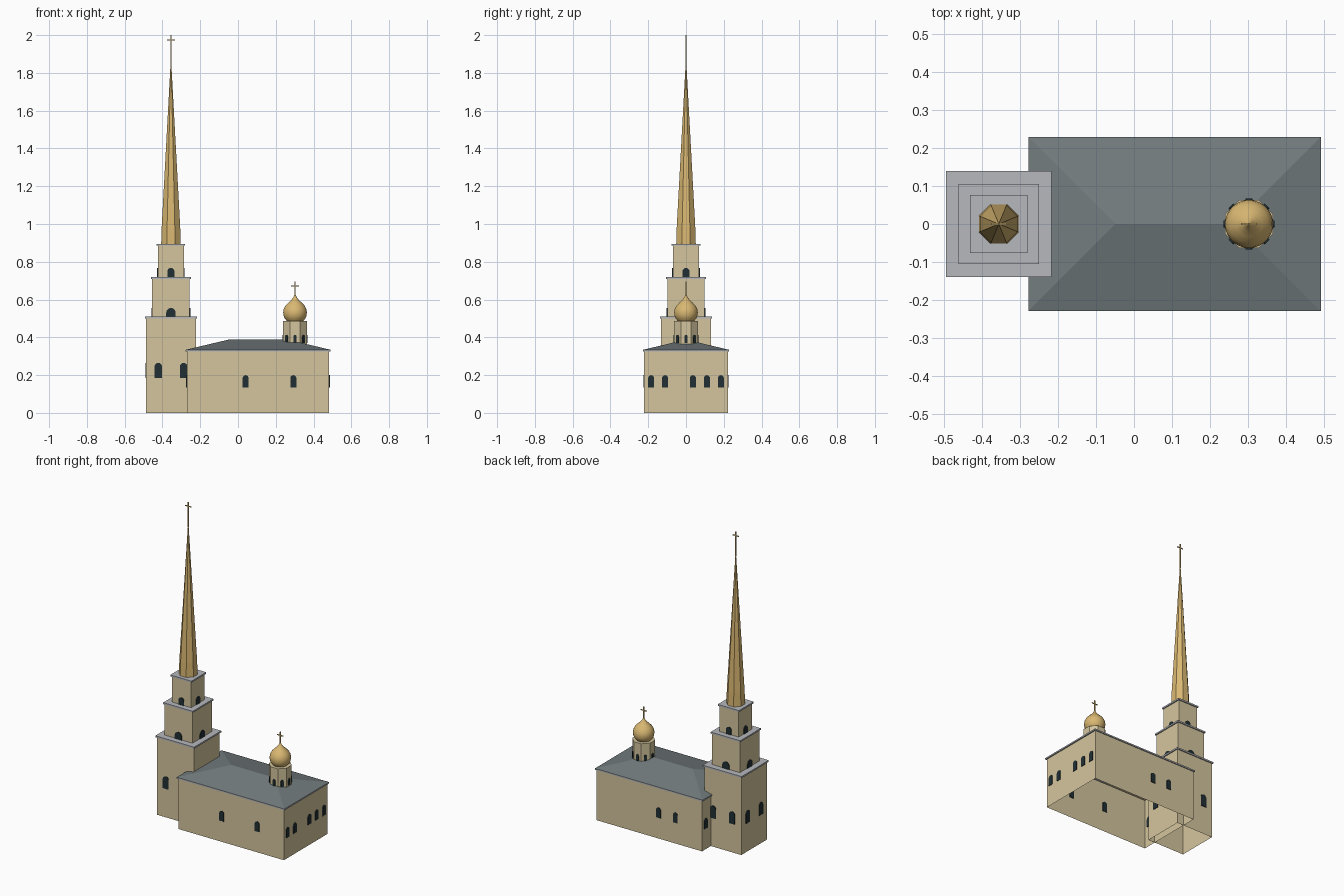
import bpy, bmesh, math
from mathutils import Matrix, Vector

cube = bpy.data.objects.get("Cube")
if cube:
    bpy.data.objects.remove(cube, do_unlink=True)


def material(name, rgb):
    m = bpy.data.materials.new(name)
    m.use_nodes = True
    m.diffuse_color = (*rgb, 1)
    m.node_tree.nodes["Principled BSDF"].inputs["Base Color"].default_value = (*rgb, 1)
    return m


WALL = material("sand plaster", (0.66, 0.56, 0.34))
GOLD = material("gold", (0.70, 0.48, 0.17))
ROOF = material("slate grey", (0.17, 0.20, 0.21))
TRIM = material("pale grey trim", (0.47, 0.48, 0.51))
GLASS = material("dark glass", (0.015, 0.028, 0.033))


def finish(name, bm, mat):
    bmesh.ops.recalc_face_normals(bm, faces=bm.faces)
    mesh = bpy.data.meshes.new(name)
    bm.to_mesh(mesh)
    bm.free()
    mesh.materials.append(mat)
    ob = bpy.data.objects.new(name, mesh)
    bpy.context.collection.objects.link(ob)
    return ob


def box(name, mat, x, y, z0, z1, sx, sy, open_bottom=False):
    bm = bmesh.new()
    bmesh.ops.create_cube(bm, size=1)
    for v in bm.verts:
        v.co = (x + v.co.x * sx, y + v.co.y * sy, z0 if v.co.z < 0 else z1)
    if open_bottom:
        low = [f for f in bm.faces if f.calc_center_median().z < z0 + 0.001]
        bmesh.ops.delete(bm, geom=low, context="FACES_ONLY")
    return finish(name, bm, mat)


def lathe(name, mat, x, profile, sides, smooth=False):
    """Stack rings of (radius, z) around a vertical axis."""
    bm = bmesh.new()
    rings = []
    for r, z in profile:
        angles = [(i + 0.5) * math.tau / sides for i in range(sides)]
        rings.append([bm.verts.new((x + r * math.cos(a), r * math.sin(a), z)) for a in angles])
    for a, b in zip(rings, rings[1:]):
        for i in range(sides):
            j = (i + 1) % sides
            bm.faces.new((a[i], a[j], b[j], b[i]))
    bm.faces.new(rings[0])
    bm.faces.new(rings[-1])
    ob = finish(name, bm, mat)
    if smooth:
        for p in ob.data.polygons:
            p.use_smooth = len(p.vertices) == 4
    return ob


def window(name, x, y, z, width, height, facing):
    """Thin arched plate set across a wall; facing is its outward angle."""
    bm = bmesh.new()
    r = width / 2
    pts = [(-r, 0), (r, 0)]
    for i in range(7):
        a = math.pi * i / 6
        pts.append((r * math.cos(a), height - r + r * math.sin(a)))
    face = bm.faces.new([bm.verts.new((-0.004, u, v)) for u, v in pts])
    ext = bmesh.ops.extrude_face_region(bm, geom=[face])["geom"]
    bmesh.ops.translate(bm, vec=(0.008, 0, 0),
                        verts=[g for g in ext if isinstance(g, bmesh.types.BMVert)])
    bm.transform(Matrix.Translation((x, y, z)) @ Matrix.Rotation(facing, 4, "Z"))
    finish(name, bm, GLASS)


def ring_windows(name, x, z, reach, offsets, width, height, count):
    """Repeat windows on every side of a regular tower."""
    for k in range(count):
        a = k * math.tau / count
        for off in offsets:
            p = Matrix.Rotation(a, 3, "Z") @ Vector((reach, off, 0))
            window(name, x + p.x, p.y, z, width, height, a)


def cross(name, x, z0, z1, bar_z, thick):
    box(name + "_post", GOLD, x, 0, z0, z1, thick, thick)
    box(name + "_bar", GOLD, x, 0, bar_z - thick / 2, bar_z + thick / 2, 0.042, thick)


# Bell tower: three tiers, each with a projecting cornice
TX = -0.355
for name, size, z0, z1 in (("lower", 0.264, 0, 0.5), ("middle", 0.198, 0.51, 0.71),
                           ("upper", 0.138, 0.72, 0.885)):
    box(name + "_tower_tier", WALL, TX, 0, z0, z1, size, size, open_bottom=z0 == 0)
    ledge = size + 0.013
    box(name + "_tower_cornice", TRIM, TX, 0, z1, z1 + 0.01, ledge, ledge)
ring_windows("lower_tower_window", TX, 0.185, 0.132, (-0.067, 0.067), 0.04, 0.08, 4)
ring_windows("middle_tower_window", TX, 0.51, 0.099, (0,), 0.05, 0.046, 4)
ring_windows("upper_tower_window", TX, 0.72, 0.069, (0,), 0.038, 0.048, 4)

# Spire
lathe("spire", GOLD, TX, [(0.056, 0.895), (0.053, 0.985), (0.001, 1.87)], 8)
cross("spire_cross", TX, 1.84, 2.0, 1.975, 0.005)

# Nave with hipped roof
NX = 0.1065
box("nave_walls", WALL, NX, 0, 0, 0.325, 0.753, 0.444, open_bottom=True)
box("nave_eaves", TRIM, NX, 0, 0.325, 0.334, 0.768, 0.456)
bm = bmesh.new()
hx, hy = 0.384, 0.228
corners = [bm.verts.new((NX + sx * hx, sy * hy, 0.334))
           for sx, sy in ((-1, -1), (1, -1), (1, 1), (-1, 1))]
left, right = [bm.verts.new((NX + s * (hx - hy), 0, 0.388)) for s in (-1, 1)]
a, b, c, d = corners
for f in ((a, b, right, left), (b, c, right), (c, d, left, right), (d, a, left), (d, c, b, a)):
    bm.faces.new(f)
finish("nave_roof", bm, ROOF)

# Nave windows
for x in (0.04, 0.293):
    window("nave_front_window", x, -0.222, 0.135, 0.032, 0.065, -math.pi / 2)
for x in (0.04, -0.08):
    window("nave_back_window", x, 0.222, 0.135, 0.032, 0.065, math.pi / 2)
for y in (-0.185, -0.111, 0.037, 0.111, 0.185):
    window("nave_left_end_window", 0.483, y, 0.135, 0.032, 0.065, 0)
for y in (-0.185, 0.185):
    window("nave_right_end_window", -0.27, y, 0.135, 0.032, 0.065, math.pi)

# Drum and onion dome
DX = 0.302
lathe("dome_drum", WALL, DX, [(0.068, 0.34), (0.068, 0.487)], 8)
ring_windows("drum_window", DX, 0.371, 0.063, (0,), 0.018, 0.042, 8)
lathe("onion_dome", GOLD, DX,
      [(0.042, 0.485), (0.055, 0.50), (0.061, 0.515), (0.063, 0.532), (0.060, 0.55),
       (0.050, 0.569), (0.034, 0.585), (0.019, 0.599), (0.008, 0.614), (0.002, 0.628)],
      32, smooth=True)
cross("dome_cross", DX, 0.62, 0.695, 0.672, 0.005)
